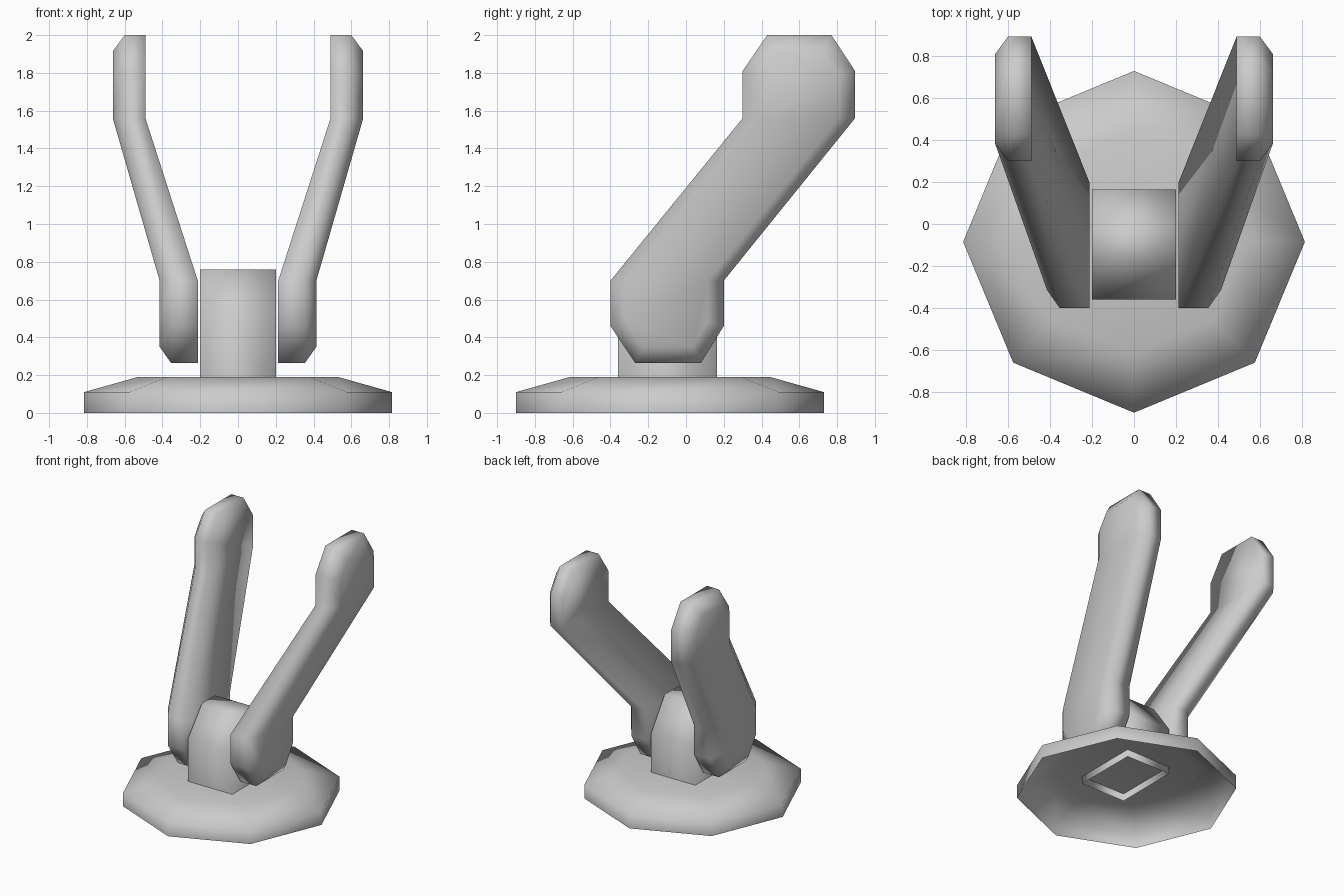
import bpy
import bmesh
import math
from mathutils import Vector

if "Cube" in bpy.data.objects:
    bpy.data.objects.remove(bpy.data.objects["Cube"])


def build(name, rings, start_caps=(), end_caps=()):
    """Skin matching closed loops; caps are lists of loop indices closing the ends."""
    n = len(rings[0])
    last = (len(rings) - 1) * n
    bm = bmesh.new()
    v = [bm.verts.new(p) for ring in rings for p in ring]
    for r in range(len(rings) - 1):
        for i in range(n):
            j = (i + 1) % n
            bm.faces.new([v[r * n + i], v[r * n + j], v[(r + 1) * n + j], v[(r + 1) * n + i]])
    for cap in start_caps:
        bm.faces.new([v[i] for i in reversed(cap)])
    for cap in end_caps:
        bm.faces.new([v[last + i] for i in cap])
    for f in bm.faces:
        f.smooth = True
    mesh = bpy.data.meshes.new(name)
    bm.to_mesh(mesh)
    bm.free()
    obj = bpy.data.objects.new(name, mesh)
    bpy.context.collection.objects.link(obj)
    return obj


def octagon(radius, z):
    return [(radius * math.cos(i * math.pi / 4), -0.085 + radius * math.sin(i * math.pi / 4), z)
            for i in range(8)]


def inset(points, d):
    """Offset a counter-clockwise profile inwards with mitred corners."""
    result = []
    for i, p in enumerate(points):
        p = Vector(p)
        a = (p - Vector(points[i - 1])).normalized()
        b = (Vector(points[(i + 1) % len(points)]) - p).normalized()
        na, nb = Vector((-a.y, a.x)), Vector((-b.y, b.x))
        result.append(p + (na + nb) * d / (1 + na.dot(nb)))
    return result


# Base: low eight-sided dish, open underneath
build("base", [octagon(0.815, 0), octagon(0.815, 0.11), octagon(0.53, 0.19)],
      end_caps=[range(8)])

# Centre post: chamfered block, open at the bottom
post = [(-0.36, 0.13), (0.165, 0.13), (0.165, 0.51), (-0.01, 0.76), (-0.18, 0.76), (-0.36, 0.54)]
post_obj = build("centre_post", [[(x, y, z) for y, z in post] for x in (-0.2, 0.2)],
                 [range(6)], [range(6)])
bm = bmesh.new()
bm.from_mesh(post_obj.data)
under = [f for f in bm.faces if f.calc_center_median().z < 0.131]
bmesh.ops.delete(bm, geom=under, context='FACES_ONLY')
bm.to_mesh(post_obj.data)
bm.free()

# Arms: bent bars with bevelled outer rims and flat inner sides
arm = [(-0.27, 0.265), (0.08, 0.265), (0.2, 0.46), (0.2, 0.70), (0.895, 1.56), (0.895, 1.81),
       (0.77, 2.0), (0.43, 2.0), (0.3, 1.81), (0.3, 1.56), (-0.4, 0.70), (-0.4, 0.46)]
knees = (3, 4, 9, 10)
rim = [(y, arm[i][1] if i in knees else z) for i, (y, z) in enumerate(inset(arm, 0.085))]
# Each side is split at the two bends so its three panels stay flat
panels = [(10, 11, 0, 1, 2, 3), (3, 4, 9, 10), (4, 5, 6, 7, 8, 9)]


def arm_ring(points, low_x, high_x):
    ring = []
    for y, z in points:
        t = min(max((z - 0.70) / 0.86, 0), 1)
        ring.append((low_x + (high_x - low_x) * t, y, z))
    return ring


right = build("right_arm", [arm_ring(arm, 0.213, 0.49), arm_ring(arm, 0.355, 0.60),
                            arm_ring(rim, 0.415, 0.663)], panels, panels)

# Left arm: mirrored copy
left = right.copy()
left.data = right.data.copy()
left.name = "left_arm"
for vert in left.data.vertices:
    vert.co.x *= -1
left.data.flip_normals()
bpy.context.collection.objects.link(left)
